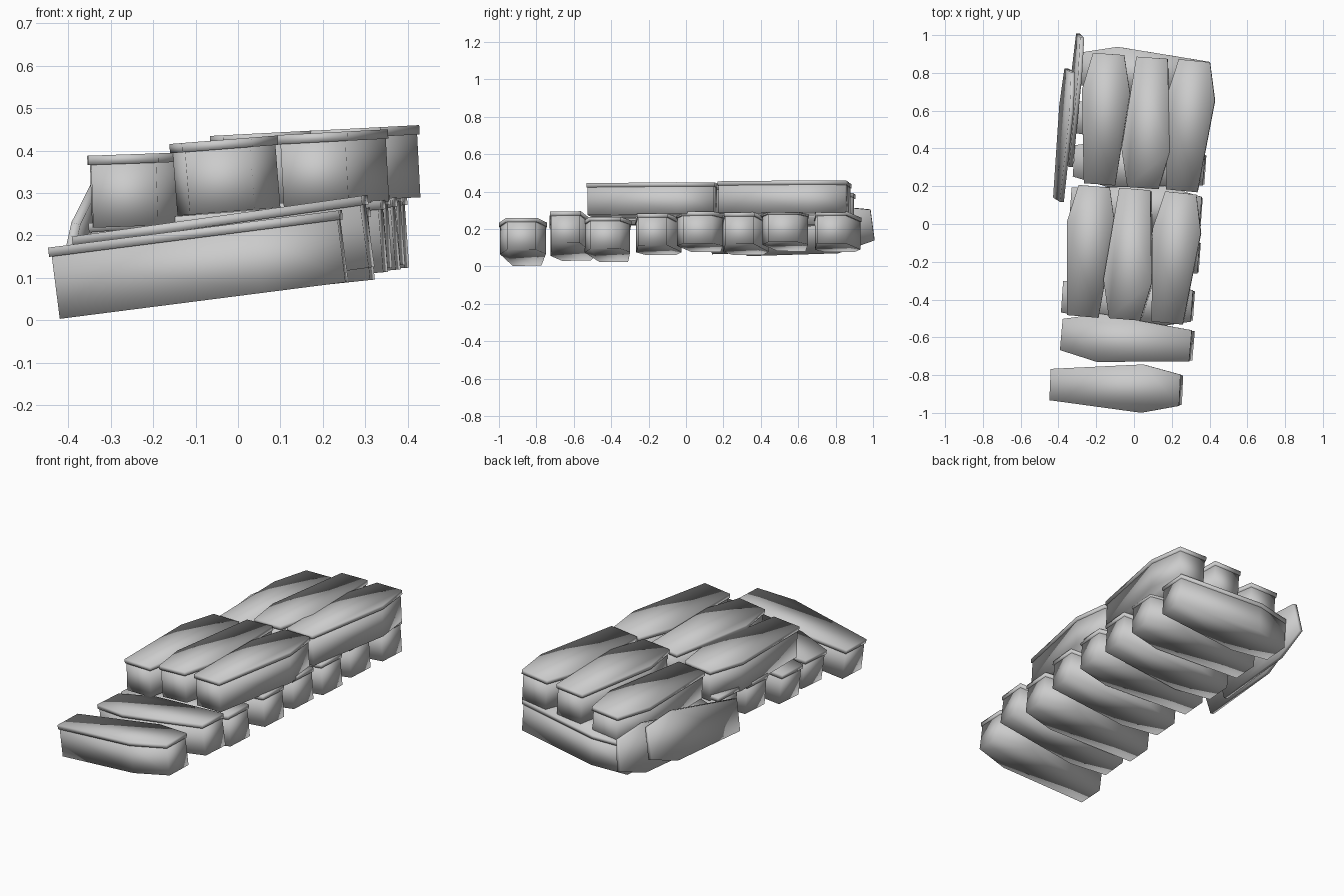
import bpy, bmesh
from math import radians
from mathutils import Matrix, Vector

cube = bpy.data.objects.get("Cube")
if cube:
    bpy.data.objects.remove(cube, do_unlink=True)

grey = bpy.data.materials.new("plain_grey")
grey.use_nodes = True
colour = (0.6, 0.6, 0.6, 1)
grey.diffuse_color = colour
grey.node_tree.nodes["Principled BSDF"].inputs["Base Color"].default_value = colour

BOX_H, LID_H = 0.148, 0.022


def hex_prism(name, grow, z0, z1):
    """Six-sided tapered prism: foot at -x, shoulders, head at +x."""
    half = [(-0.34 - grow, 0.077 + grow), (0.145, 0.122 + grow), (0.34 + grow, 0.077 + grow)]
    outline = half + [(x, -y) for x, y in reversed(half)]
    bm = bmesh.new()
    face = bm.faces.new([bm.verts.new((x, y, z0)) for x, y in outline])
    up = bmesh.ops.extrude_face_region(bm, geom=[face])["geom"]
    verts = [v for v in up if isinstance(v, bmesh.types.BMVert)]
    bmesh.ops.translate(bm, vec=Vector((0, 0, z1 - z0)), verts=verts)
    bmesh.ops.recalc_face_normals(bm, faces=bm.faces[:])
    for f in bm.faces:
        f.smooth = True
    mesh = bpy.data.meshes.new(name)
    bm.to_mesh(mesh)
    bm.free()
    mesh.materials.append(grey)
    return mesh


box_mesh = hex_prism("coffin_box", 0, 0, BOX_H)
lid_mesh = hex_prism("coffin_lid", 0.006, BOX_H, BOX_H + LID_H)
loose_mesh = hex_prism("loose_lid", 0.006, -LID_H / 2, LID_H / 2)


def place(name, mesh, matrix):
    ob = bpy.data.objects.new(name, mesh)
    bpy.context.scene.collection.objects.link(ob)
    ob.matrix_world = matrix


def coffin(name, pos, heading, tilt):
    """heading turns the head end about z, tilt lifts the +x side."""
    m = (Matrix.Translation(pos) @ Matrix.Rotation(radians(-tilt), 4, 'Y')
         @ Matrix.Rotation(radians(heading), 4, 'Z'))
    place(name + "_box", box_mesh, m)
    place(name + "_lid", lid_mesh, m)


# Lower layer: crosswise coffins, head ends alternating; (x, y, z, yaw, tilt)
lower = [(-0.08, -0.865, 0.047, -2.5, 7.3), (-0.02, -0.615, 0.078, -5, 8),
         (-0.02, -0.41, 0.06, -4, 6), (0.01, -0.155, 0.087, -4, 4.5),
         (0.02, 0.085, 0.1, -4, 4), (0.04, 0.31, 0.09, -4, 5),
         (0.05, 0.54, 0.107, -4, 4), (0.06, 0.8, 0.1, -4, 4)]
for i, (x, y, z, yaw, tilt) in enumerate(lower):
    coffin(f"lower_coffin_{i + 1}", (x, y, z), yaw + 180 * (i % 2), tilt)

# Upper layer: two rows of three lengthwise coffins, middle one reversed
rows = {"front": [(-0.235, -0.145, 0.222, 5, 2), (-0.01, -0.16, 0.257, 4.5, 4.5),
                  (0.22, -0.18, 0.273, 6, 3)],
        "back": [(-0.15, 0.555, 0.217, 4, 3), (0.08, 0.535, 0.272, 4, 3),
                 (0.295, 0.52, 0.283, 5.5, 3)]}
for row, spots in rows.items():
    for i, (x, y, z, yaw, tilt) in enumerate(spots):
        coffin(f"upper_{row}_coffin_{i + 1}", (x, y, z), 90 - yaw + 180 * (i % 2), tilt)

# Two loose lids on edge, leaning against the lower coffin ends
for name, pos, lean in (("inner", (-0.315, 0.655, 0.18), 8), ("outer", (-0.37, 0.47, 0.19), 13)):
    place(f"{name}_leaning_lid", loose_mesh,
          Matrix.Translation(pos) @ Matrix.Rotation(radians(85), 4, 'Z')
          @ Matrix.Rotation(radians(-7), 4, 'Y') @ Matrix.Rotation(radians(90 + lean), 4, 'X'))
